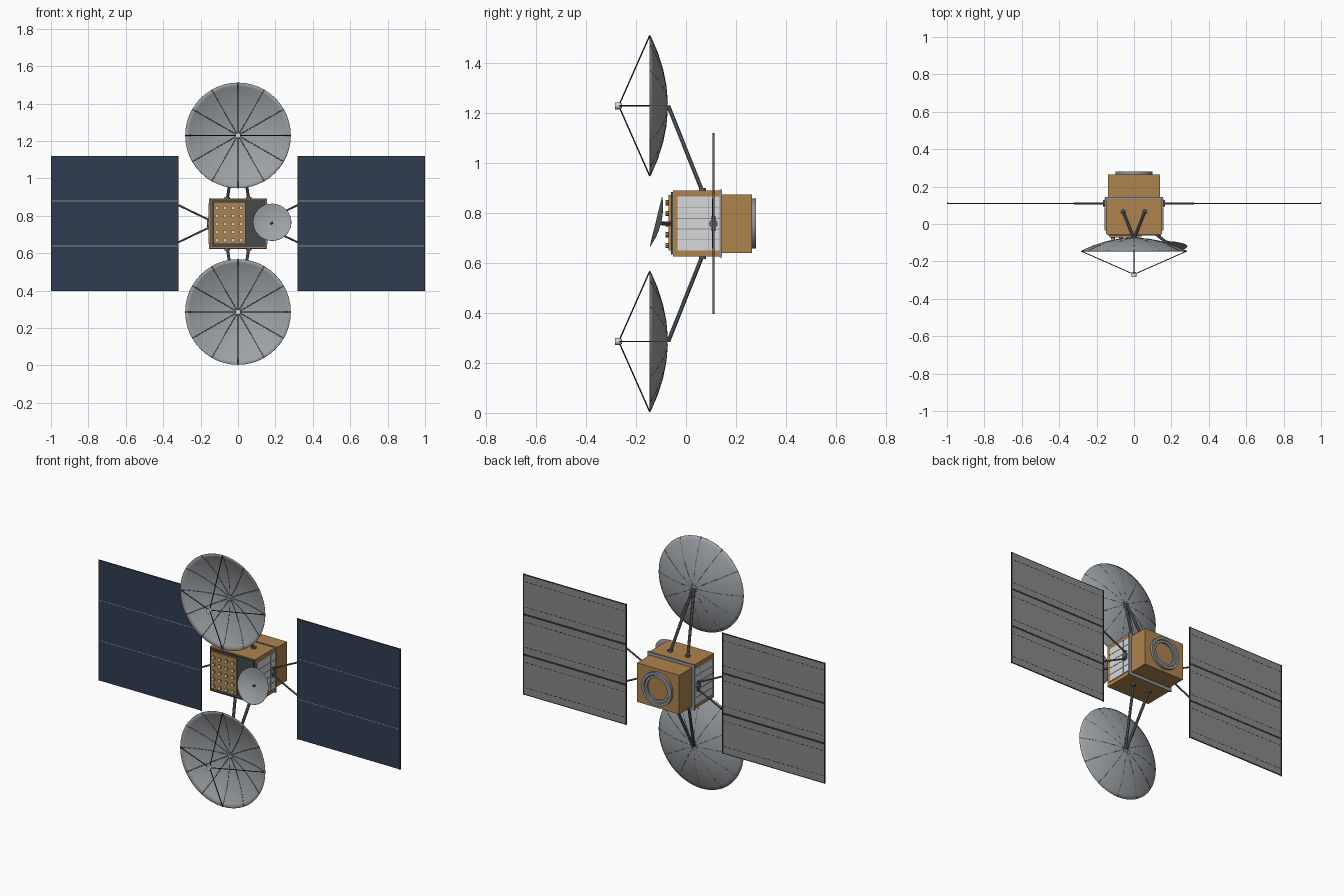
import bpy, bmesh, math
from mathutils import Vector, Matrix

old = bpy.data.objects.get("Cube")
if old:
    bpy.data.objects.remove(old)


def material(name, r, g, b):
    m = bpy.data.materials.new(name)
    m.use_nodes = True
    m.diffuse_color = (r, g, b, 1)
    m.node_tree.nodes["Principled BSDF"].inputs["Base Color"].default_value = (r, g, b, 1)
    return m


GOLD = material("gold foil", 0.42, 0.23, 0.075)
DISH = material("dish grey", 0.34, 0.36, 0.38)
BACK = material("panel back grey", 0.24, 0.25, 0.26)
CELL = material("solar cell navy", 0.028, 0.046, 0.082)
DARK = material("dark graphite", 0.03, 0.032, 0.035)
PLATE = material("dark slate", 0.055, 0.072, 0.07)
BOOM = material("boom grey", 0.13, 0.14, 0.15)
WHITE = material("radiator white", 0.68, 0.69, 0.7)
TRIM = material("trim grey", 0.28, 0.29, 0.31)

MID = 0.758      # height of the body centre
WING_Y = 0.11    # depth of the solar wings


def finish(name, bm, mat, smooth=False):
    bmesh.ops.recalc_face_normals(bm, faces=bm.faces)
    me = bpy.data.meshes.new(name)
    bm.to_mesh(me)
    bm.free()
    me.materials.append(mat)
    ob = bpy.data.objects.new(name, me)
    bpy.context.collection.objects.link(ob)
    if smooth:
        bpy.ops.object.select_all(action='DESELECT')
        ob.select_set(True)
        bpy.context.view_layer.objects.active = ob
        bpy.ops.object.shade_smooth_by_angle(angle=math.radians(35))
    return ob


def boxes(name, mat, spans):
    """Each span is (x0, x1, y0, y1, z0, z1)."""
    bm = bmesh.new()
    for x0, x1, y0, y1, z0, z1 in spans:
        m = Matrix.Translation(((x0 + x1) / 2, (y0 + y1) / 2, (z0 + z1) / 2))
        m = m @ Matrix.Diagonal((abs(x1 - x0), y1 - y0, z1 - z0, 1))
        bmesh.ops.create_cube(bm, size=1, matrix=m)
    return finish(name, bm, mat)


def rods(name, mat, pairs, radius, sides=8):
    """Round bars between pairs of points."""
    bm = bmesh.new()
    for a, b in pairs:
        a, b = Vector(a), Vector(b)
        d = b - a
        m = Matrix.Translation((a + b) / 2) @ d.to_track_quat('Z', 'Y').to_matrix().to_4x4()
        bmesh.ops.create_cone(bm, cap_ends=True, segments=sides, radius1=radius,
                              radius2=radius, depth=d.length, matrix=m)
    return finish(name, bm, mat, True)


def lathe(name, mat, profile, centre, tilt=0, steps=48):
    """Spin (radius, y) points about the y axis."""
    bm = bmesh.new()
    vs = [bm.verts.new((r, y, 0)) for r, y in profile]
    es = [bm.edges.new(p) for p in zip(vs, vs[1:])]
    bmesh.ops.spin(bm, geom=vs + es, cent=(0, 0, 0), axis=(0, 1, 0),
                   angle=math.tau, steps=steps)
    bmesh.ops.remove_doubles(bm, verts=bm.verts, dist=1e-5)
    bm.transform(Matrix.Translation(centre) @ Matrix.Rotation(tilt, 4, 'X'))
    return finish(name, bm, mat, True)


def dish(name, vertex, radius, depth, tilt=0):
    prof = [(radius * i / 14, -depth * (i / 14) ** 2) for i in range(15)]
    ob = lathe(name, DISH, prof, vertex, tilt)
    s = ob.modifiers.new("thickness", 'SOLIDIFY')
    s.thickness, s.offset = 0.002, 0
    return ob


# Body: wide front box, narrower rear box, joint trim
boxes("front_body", GOLD, [(-0.15, 0.15, -0.053, 0.14, 0.626, 0.89)])
boxes("rear_body", GOLD, [(-0.14, 0.14, 0.14, 0.264, 0.641, 0.875)])
boxes("joint_trim", TRIM, [(-0.156, 0.156, 0.135, 0.144, 0.622, 0.894)])

# Side radiators with dividers
boxes("radiators", WHITE, [(s * 0.149, s * 0.155, -0.035, 0.135, 0.65, 0.866) for s in (-1, 1)])
lines = []
for s in (-1, 1):
    lines += [(s * 0.15, s * 0.1565, -0.035, 0.135, z - 0.0015, z + 0.0015)
              for z in (0.693, 0.736, 0.779, 0.822)]
    lines.append((s * 0.15, s * 0.1565, 0.088, 0.091, 0.65, 0.866))
boxes("radiator_dividers", TRIM, lines)

# Rear adapter ring
lathe("adapter_ring", TRIM, [(0.066, 0.262), (0.1, 0.262), (0.1, 0.28),
                             (0.084, 0.28), (0.08, 0.274), (0.066, 0.274), (0.066, 0.262)],
      (0, 0, MID))

# Front face: slate plate, gold array tray and grid of small cups
boxes("front_plate", PLATE, [(-0.142, 0.145, -0.061, -0.052, 0.634, 0.884)])
boxes("array_tray", GOLD, [(-0.132, 0.04, -0.071, -0.06, 0.65, 0.873)])
spots = [(-0.112 + 0.043 * i, 0.67 + 0.043 * j) for i in range(4) for j in range(5)]
rods("array_cups", GOLD, [((x, -0.07, z), (x, -0.08, z)) for x, z in spots], 0.0105)
rods("array_cup_caps", WHITE, [((x, -0.0795, z), (x, -0.082, z)) for x, z in spots], 0.0105)

# Two large reflectors with ribs, feed, feed struts and V booms
R, DEPTH, BACK_Y = 0.282, 0.07, -0.075
RIM_Y = BACK_Y - DEPTH
for label, s in (("upper", 1), ("lower", -1)):
    cz = MID + s * 0.472
    dish(label + "_dish", (0, BACK_Y, cz), R, DEPTH)
    ribs = []
    for k in range(12):
        a = k * math.tau / 12
        pts = [Vector((R * t * math.cos(a), BACK_Y - DEPTH * t * t, cz + R * t * math.sin(a)))
               for t in (0.05, 0.28, 0.52, 0.76, 0.99)]
        ribs += list(zip(pts, pts[1:]))
    rods(label + "_dish_ribs", BOOM, ribs, 0.0024, 6)
    lathe(label + "_feed", WHITE, [(0, -0.284), (0.014, -0.284), (0.014, -0.268),
                                   (0.009, -0.256), (0, -0.256)], (0, 0, cz), steps=12)
    rods(label + "_feed_struts", DARK,
         [((dx * R, RIM_Y, cz + dz * R), (dx * 0.01, -0.265, cz + dz * 0.01))
          for dx, dz in ((1, 0), (-1, 0), (0, 1), (0, -1))], 0.0027, 6)
    feet = [(x, 0.066, MID + s * 0.128) for x in (-0.058, 0.058)]
    rods(label + "_booms", BOOM, [(f, (f[0] * 0.06, BACK_Y + 0.004, cz)) for f in feet], 0.0085)
    rods(label + "_boom_feet", BOOM,
         [(f, (f[0], f[1], MID + s * 0.142)) for f in feet], 0.014, 12)

# Small steerable dish on the front left corner
TILT = -0.24
out = Matrix.Rotation(TILT, 3, 'X') @ Vector((0, -1, 0))
hub = Vector((0.183, -0.12, 0.766)) - out * 0.02
dish("small_dish", hub, 0.102, 0.02, TILT)
rods("small_dish_arm", BOOM, [((0.115, -0.052, MID), (0.165, -0.092, MID)),
                              ((0.165, -0.092, MID), hub)], 0.008)
rods("small_dish_feed", BOOM, [(hub, hub + out * 0.02)], 0.005)

# Solar wings
X0, X1, Z0, Z1 = 0.317, 1.0, 0.397, 1.121
STEP = (Z1 - Z0) / 3
for label, s in (("left", 1), ("right", -1)):
    cells, backs, dashes = [], [], []
    for i in range(3):
        lo, hi = Z0 + i * STEP, Z0 + (i + 1) * STEP
        cells.append((s * X0, s * X1, WING_Y - 0.003, WING_Y, lo + 0.002, hi - 0.002))
        backs.append((s * X0, s * X1, WING_Y, WING_Y + 0.003, lo + 0.006, hi - 0.006))
        for z in (lo + 0.045, hi - 0.045):
            for k in range(21):
                x = X0 + 0.012 + k * 0.032
                dashes.append((s * x, s * (x + 0.02), WING_Y + 0.002, WING_Y + 0.0036,
                               z - 0.0015, z + 0.0015))
    boxes(label + "_solar_cells", CELL, cells)
    boxes(label + "_wing_back", BACK, backs)
    boxes(label + "_back_dashes", DARK, dashes)
    joints = [Z0 + STEP, Z0 + 2 * STEP]
    boxes(label + "_front_seams", TRIM,
          [(s * X0, s * X1, WING_Y - 0.0025, WING_Y, z - 0.002, z + 0.002) for z in joints])
    boxes(label + "_back_seams", DARK,
          [(s * X0, s * X1, WING_Y, WING_Y + 0.002, z - 0.006, z + 0.006)
           for z in joints + [Z0 + 0.006, Z1 - 0.006]])
    boxes(label + "_wing_edges", DARK,
          [(s * x, s * (x + 0.006), WING_Y - 0.004, WING_Y + 0.004, Z0, Z1)
           for x in (X0, X1 - 0.006)])
    # Yoke joining the wing to the body
    boxes(label + "_yoke_bar", BOOM,
          [(s * 0.15, s * 0.163, WING_Y - 0.008, WING_Y + 0.008, MID - 0.03, MID + 0.03)])
    rods(label + "_yoke_hub", BOOM,
         [((s * 0.148, WING_Y, MID), (s * 0.166, WING_Y, MID))], 0.017, 16)
    rods(label + "_yoke_arms", BOOM,
         [((s * 0.158, WING_Y, MID + d * 0.022), (s * 0.32, WING_Y, MID + d * 0.1))
          for d in (-1, 1)], 0.005)
